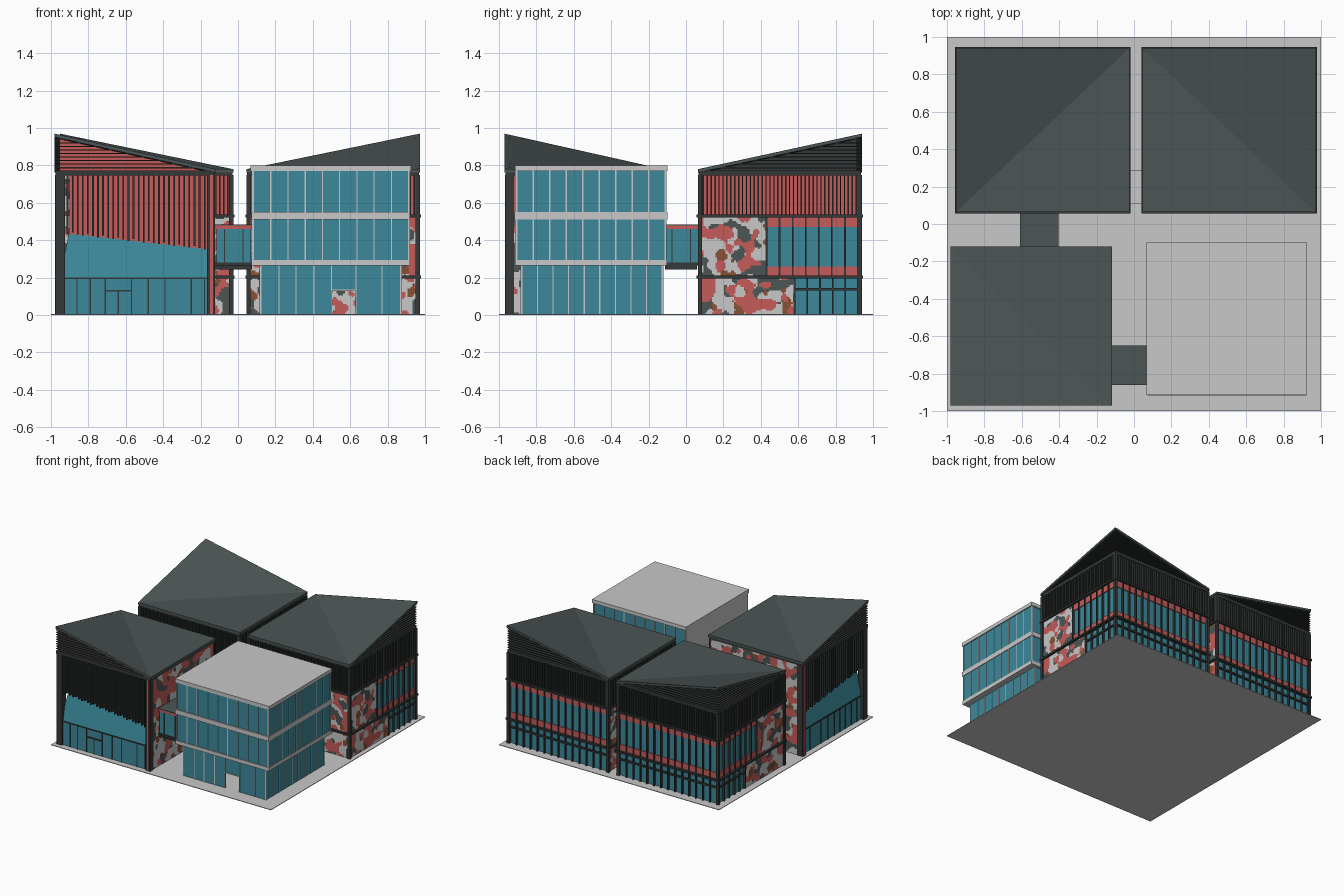
import bpy, bmesh
from mathutils import Vector, noise

if "Cube" in bpy.data.objects:
    bpy.data.objects.remove(bpy.data.objects["Cube"])


def material(name, r, g, b):
    m = bpy.data.materials.new(name)
    m.diffuse_color = (r, g, b, 1)
    m.use_nodes = True
    m.node_tree.nodes["Principled BSDF"].inputs["Base Color"].default_value = m.diffuse_color
    return m


PALE = material("pale_grey", .58, .58, .58)
GLASS = material("teal_glass", .045, .25, .33)
RED = material("brick_red", .56, .105, .10)
ROOF = material("slate_roof", .072, .09, .09)
TRIM = material("charcoal_trim", .036, .04, .04)
BROWN = material("rust_brown", .25, .085, .035)


def finish(name, bm, mats):
    me = bpy.data.meshes.new(name)
    bm.to_mesh(me)
    bm.free()
    for m in mats:
        me.materials.append(m)
    ob = bpy.data.objects.new(name, me)
    bpy.context.collection.objects.link(ob)


def solid(bm, bottom, top):
    """Six-sided block; the top folds along the corner 1 - corner 3 diagonal."""
    b = [bm.verts.new(p) for p in bottom]
    t = [bm.verts.new(p) for p in top]
    fs = [bm.faces.new(b[::-1]), bm.faces.new((t[0], t[1], t[3])), bm.faces.new((t[1], t[2], t[3]))]
    for i in range(4):
        j = (i + 1) % 4
        fs.append(bm.faces.new((b[i], b[j], t[j], t[i])))
    bmesh.ops.recalc_face_normals(bm, faces=fs)


def boxes(name, mat, items, fx=lambda x: x):
    """One object made of axis-aligned boxes (x0, x1, y0, y1, z0, z1)."""
    bm = bmesh.new()
    for x0, x1, y0, y1, z0, z1 in items:
        ring = [(fx(x0), y0), (fx(x1), y0), (fx(x1), y1), (fx(x0), y1)]
        solid(bm, [(*p, z0) for p in ring], [(*p, z1) for p in ring])
    finish(name, bm, [mat])


def block(name, mat, bottom, top):
    bm = bmesh.new()
    solid(bm, bottom, top)
    finish(name, bm, [mat])


def steps(a, b, n):
    return [a + (b - a) * i / n for i in range(n + 1)]


def bars(along, values, d0, d1, z0, z1, w):
    """Upright bars spaced along x or y, spanning depth d0..d1."""
    if along == "x":
        return [(v - w / 2, v + w / 2, d0, d1, z0, z1) for v in values]
    return [(d0, d1, v - w / 2, v + w / 2, z0, z1) for v in values]


def camo(name, normal, sign, pos, a0, a1, z0, z1):
    """Patchwork panel: fine grid whose faces are coloured by noise."""
    bm = bmesh.new()
    nu, nv = max(1, round((a1 - a0) / .009)), max(1, round((z1 - z0) / .009))
    rows = []
    for z in steps(z0, z1, nv):
        rows.append([bm.verts.new((pos, a, z) if normal == "x" else (a, pos, z)) for a in steps(a0, a1, nu)])
    flip = (sign < 0) == (normal == "x")
    for j in range(nv):
        for i in range(nu):
            q = [rows[j][i], rows[j][i + 1], rows[j + 1][i + 1], rows[j + 1][i]]
            f = bm.faces.new(q[::-1] if flip else q)
            c = f.calc_center_median() * 13
            if noise.noise(c + Vector((3.3, 7.1, 1.7))) > .10:
                f.material_index = 1
            elif noise.noise(c + Vector((41.2, 17.5, 9.4))) > .13:
                f.material_index = 2
            elif noise.noise(c * .9 + Vector((83.6, 5.2, 27.8))) > .25:
                f.material_index = 3
    finish(name, bm, [PALE, RED, ROOF, BROWN])


LOW, PEAK = .78, .97


def folded_roof(name, px, py, ox, oy, louvre_back):
    """Roof raised at the outer corner (px, py), with slatted gables under it."""
    sx, sy = (1 if ox > px else -1), (1 if oy > py else -1)

    def ring(inset):
        a, b = px + sx * inset, py + sy * inset
        c, d = ox - sx * inset, oy - sy * inset
        return [(a, b), (c, b), (c, d), (a, d)]
    hs = [PEAK, LOW, LOW, LOW]
    r = ring(0)
    block(name + "_roof", ROOF, [(*p, h - .018) for p, h in zip(r, hs)], [(*p, h) for p, h in zip(r, hs)])
    r = ring(.025)
    block(name + "_gable", louvre_back, [(*p, .755) for p in r], [(*p, h - .012) for p, h in zip(r, hs)])
    e = .004
    boxes(name + "_eave", TRIM, [(min(px, ox) + e, max(px, ox) - e, min(py, oy) + e, max(py, oy) - e, .745, .772)])
    slats = []
    for k in range(9):
        z = .785 + k * .019
        t = 1 - (z + .012 - LOW) / (PEAK - LOW)
        slats.append((px + sx * .004, px + sx * .004 + (ox - px) * t, py + sy * .004, py + sy * .028, z, z + .006))
        slats.append((px + sx * .004, px + sx * .028, py + sy * .004, py + sy * .004 + (oy - py) * t, z, z + .006))
    boxes(name + "_gable_slats", TRIM, slats)


# Ground plate
boxes("ground_plate", PALE, [(-1, 1, -1, 1, 0, .005)])


# Two rear wings, mirror images of each other
def rear_wing(name, fx, s):
    X0, X1, Y0, Y1, G = .045, .972, .063, .94, .004
    folded_roof(name, fx(X1), Y1, fx(X0), Y0, TRIM)

    def put(part, mat, items):
        boxes(name + "_" + part, mat, items, fx)
    put("glass_core", GLASS, [(X0 + .02, X1 - .02, Y0 + .02, Y1 - .02, G, .53)])
    put("upper_red_wall", RED, [(X0 + .024, X1 - .024, Y0 + .024, Y1 - .024, .53, .75)])
    e = .006
    put("floor_bands", TRIM, [(X0 - e, X1 + e, Y0 - e, Y1 + e, z, z + .015) for z in (.196, .522)])
    put("corner_posts", TRIM, [(x, x + .022, y, y + .022, G, .75)
                               for x in (X0, X1 - .022) for y in (Y0, Y1 - .022)])
    xs, ys = steps(X0 + .03, X1 - .03, 41), steps(Y0 + .03, Y1 - .03, 39)
    put("upper_fins", TRIM, bars("x", xs, Y0 + .003, Y0 + .025, .535, .75, .007)
        + bars("x", xs, Y1 - .025, Y1 - .003, .535, .75, .007)
        + bars("y", ys, X0 + .003, X0 + .025, .535, .75, .007)
        + bars("y", ys, X1 - .025, X1 - .003, .535, .75, .007))
    # red spandrels on the glazed sides
    put("red_spandrels", RED, [b for z0, z1 in ((.211, .26), (.47, .522)) for b in
                               ((X0 + .02, X1 - .02, Y1 - .021, Y1 - .012, z0, z1),
                                (X1 - .021, X1 - .012, .43, Y1 - .02, z0, z1))])
    gx = steps(X0 + .02, X1 - .02, 14)
    mull = bars("x", gx, Y1 - .022, Y1 - .004, G, .522, .009)
    mull += bars("y", steps(.43, Y1 - .02, 7), X1 - .022, X1 - .004, .211, .522, .009)
    mull += bars("y", steps(.58, Y1 - .02, 5), X1 - .022, X1 - .004, G, .2, .009)
    mull += [(X0 + .02, X1 - .02, Y1 - .022, Y1 - .006, .132, .145),
             (X1 - .022, X1 - .006, .58, Y1 - .02, .132, .145)]
    put("mullions", TRIM, mull)
    # patchwork cladding
    a, b = sorted((fx(X0 + .022), fx(X1 - .022)))
    for lab, z0, z1, yend in (("lower", .005, .196, .58), ("middle", .211, .522, .43)):
        camo(f"{name}_{lab}_front_cladding", "y", -1, Y0 + .01, a, b, z0, z1)
        camo(f"{name}_{lab}_outer_cladding", "x", s, fx(X1 - .01), Y0 + .022, yend, z0, z1)
        camo(f"{name}_{lab}_inner_cladding", "x", -s, fx(X0 + .01), Y0 + .022, Y1 - .022, z0, z1)


rear_wing("rear_right_wing", lambda x: x, 1)
rear_wing("rear_left_wing", lambda x: .02 - x, -1)

# Front left hall: tall folded roof, fins hanging over sloped glazing
folded_roof("hall", -.98, -.97, -.118, -.12, RED)
boxes("hall_red_wall", RED, [(-.9, -.13, -.9, -.13, .2, .76)])
boxes("hall_ground_glass", GLASS, [(-.95, -.13, -.95, -.13, .004, .2)])
block("hall_sloped_glass", GLASS,
      [(-.95, -.95, .2), (-.14, -.95, .2), (-.14, -.14, .2), (-.95, -.14, .2)],
      [(-.905, -.905, .435), (-.14, -.905, .35), (-.14, -.14, .35), (-.905, -.14, .35)])
boxes("hall_posts", TRIM, [(-.975, -.925, -.965, -.915, .004, .75), (-.165, -.122, -.965, -.92, .004, .75),
                           (-.975, -.925, -.165, -.122, .004, .75), (-.14, -.122, -.14, -.122, .004, .75)])
boxes("hall_post_facings", RED, [(-.15, -.135, -.969, -.965, .004, .75), (-.979, -.975, -.15, -.135, .004, .75)])
fins = []
for i in range(28):
    t = (i + .5) / 28
    zb = .435 - .085 * t + (.0, .012, .004)[i % 3]
    fins += bars("x", [-.925 + .76 * t], -.962, -.935, zb, .75, .009)
    fins += bars("y", [-.915 + .75 * t], -.972, -.945, zb, .75, .009)
boxes("hall_fins", TRIM, fins)
ms = [-.86, -.79, -.71, -.64, -.57, -.48, -.39, -.25, -.18]
boxes("hall_mullions", TRIM, bars("x", [m for m in ms if m != -.64], -.955, -.945, .004, .2, .006)
      + bars("y", ms, -.955, -.945, .004, .2, .006)
      + bars("x", [-.64], -.955, -.945, .004, .135, .006)
      + [(-.955, -.14, -.956, -.945, .194, .202), (-.956, -.945, -.955, -.14, .194, .202),
         (-.71, -.57, -.957, -.945, .125, .135)])
camo("hall_side_cladding", "x", 1, -.126, -.92, -.14, .005, .746)
camo("hall_rear_cladding", "y", 1, -.126, -.925, -.14, .005, .746)

# Front right pavilion: stacked glass floors between pale slabs
boxes("pavilion_slabs", PALE, [(.068, .924, -.914, -.098, .77, .80), (.072, .92, -.918, -.1, .512, .55),
                               (.072, .92, -.914, -.102, .265, .295)])
boxes("pavilion_upper_glass", GLASS, [(.08, .915, -.908, -.108, .29, .78)])
boxes("pavilion_blank_wall", PALE, [(.073, .081, -.909, -.107, .28, .78)])
# ground floor walls with a through passage
walls = [(.12, .13, -.88, -.125, .004, .265), (.862, .872, -.88, -.125, .004, .265)]
for y in (-.88, -.135):
    walls += [(.12, .5, y, y + .01, .004, .265), (.63, .872, y, y + .01, .004, .265), (.5, .63, y, y + .01, .13, .265)]
boxes("pavilion_ground_glass", GLASS, walls)
pm = []
for z0, z1 in ((.295, .512), (.55, .77)):
    pm += bars("x", steps(.083, .912, 9), -.913, -.905, z0, z1, .006)
    pm += bars("x", steps(.083, .912, 9), -.111, -.103, z0, z1, .006)
    pm += bars("y", steps(-.905, -.111, 9), .911, .919, z0, z1, .006)
gm = [.123, .22, .31, .405, .5, .63, .77, .869]
pm += bars("x", gm, -.884, -.878, .004, .265, .006) + bars("x", gm, -.127, -.121, .004, .265, .006)
pm += bars("y", steps(-.877, -.128, 9), .868, .876, .004, .265, .006)
pm += bars("y", steps(-.877, -.128, 9), .116, .122, .004, .265, .006)
pm += [(.5, .63, -.884, -.878, .13, .136)]
boxes("pavilion_mullions", PALE, pm)


# Glazed link bridges
def bridge(name, x0, x1, y0, y1, along, top):
    boxes(name + "_deck", TRIM, [(x0, x1, y0, y1, .265, .282), (x0, x1, y0 + .015, y1 - .015, .245, .265)])
    i = .006
    boxes(name + "_glass", GLASS, [(x0 + i, x1 - i, y0 + i, y1 - i, .28, .465)])
    boxes(name + "_red_band", RED, [(x0 + .002, x1 - .002, y0 + .002, y1 - .002, .46, .478)])
    boxes(name + "_roof", top, [(x0, x1, y0, y1, .478, .485)])
    if along == "x":
        m = [b for d in (y0, y1 - .008) for b in bars("x", steps(x0, x1, 4)[1:4:2], d, d + .008, .28, .46, .006)]
    else:
        m = [b for d in (x0, x1 - .008) for b in bars("y", steps(y0, y1, 4)[1:4:2], d, d + .008, .28, .46, .006)]
    boxes(name + "_mullions", TRIM, m)


bridge("front_bridge", -.122, .075, -.86, -.65, "x", ROOF)
bridge("left_bridge", -.61, -.405, -.126, .075, "y", ROOF)
bridge("rear_bridge", -.035, .057, .11, .29, "x", PALE)
